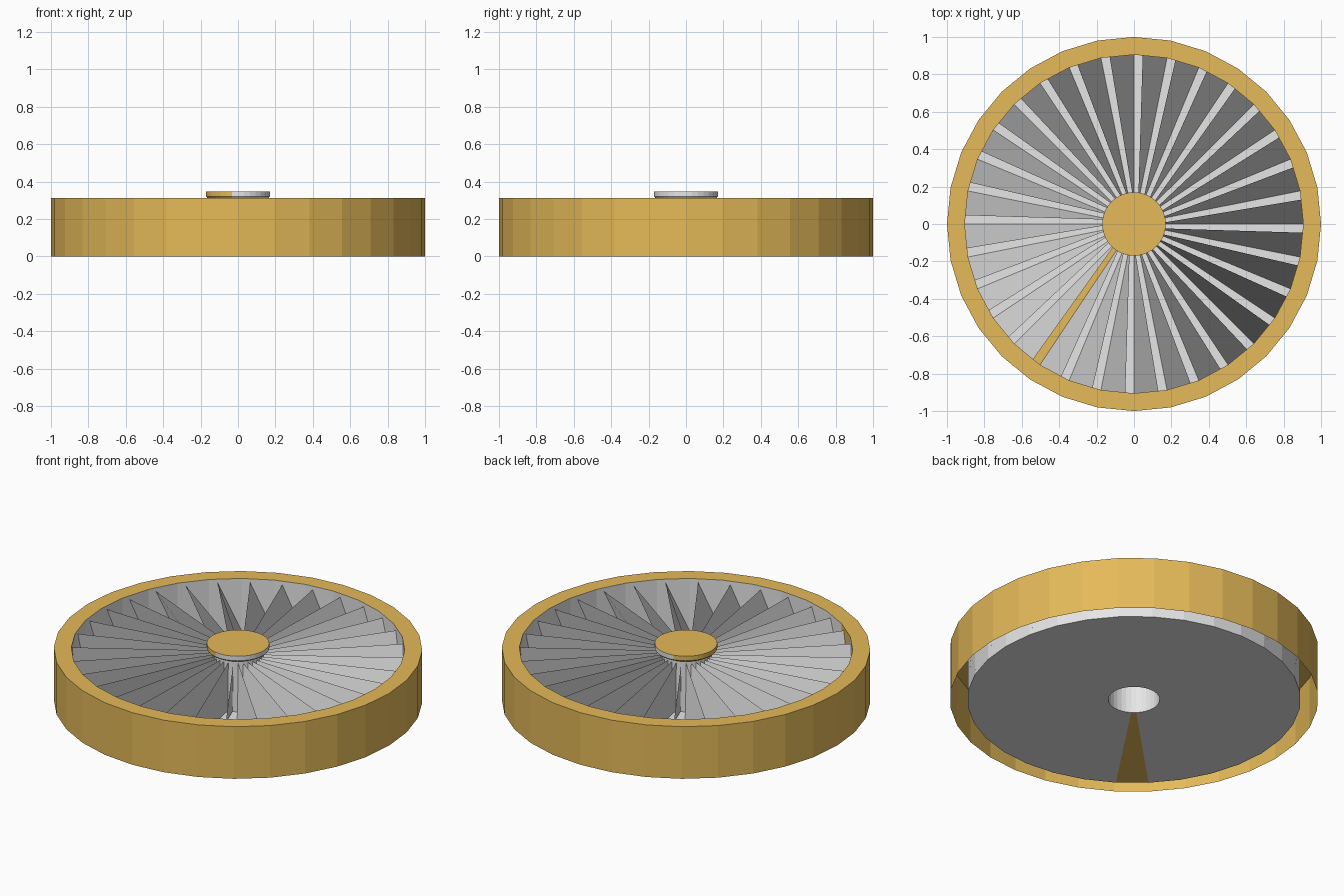
import bpy, bmesh
from math import cos, sin, radians

if "Cube" in bpy.data.objects:
    bpy.data.objects.remove(bpy.data.objects["Cube"])

N = 32
STEP = 360 / N
R_OUT, R_IN, R_TUBE, R_CAP = 1.0, 0.905, 0.14, 0.17
H, PEAK, CAP_TOP = 0.312, 0.29, 0.347
GOLD_SECTOR = 20            # the one sector with a gold floor and wall


def material(name, rgb):
    m = bpy.data.materials.new(name)
    m.diffuse_color = (*rgb, 1)
    m.use_nodes = True
    m.node_tree.nodes["Principled BSDF"].inputs["Base Color"].default_value = m.diffuse_color
    return m


grey = material("pale_grey", (0.79, 0.79, 0.79))
gold = material("gold", (0.78, 0.49, 0.10))


def pt(r, deg, z):
    return (r * cos(radians(deg)), r * sin(radians(deg)), z)


def build(name, faces, mats):
    """faces: list of (corner points, material index)"""
    bm = bmesh.new()
    for pts, mi in faces:
        bm.faces.new([bm.verts.new(p) for p in pts]).material_index = mi
    bmesh.ops.remove_doubles(bm, verts=bm.verts, dist=1e-5)
    me = bpy.data.meshes.new(name)
    bm.to_mesh(me)
    bm.free()
    for m in mats:
        me.materials.append(m)
    ob = bpy.data.objects.new(name, me)
    bpy.context.collection.objects.link(ob)
    return ob


def revolve(name, profile, mats, rule=lambda sector, seg: 0):
    """Spin an open (radius, z) profile, written so faces point outward."""
    faces = []
    for i in range(N):
        a, b = i * STEP, (i + 1) * STEP
        for s, ((r0, z0), (r1, z1)) in enumerate(zip(profile, profile[1:])):
            pts = [pt(r0, a, z0), pt(r0, b, z0), pt(r1, b, z1), pt(r1, a, z1)]
            if r1 == 0:
                pts = pts[:3]
            faces.append((pts, rule(i, s)))
    return build(name, faces, mats)


def gold_sector(i, s):
    return 1 if i == GOLD_SECTOR else 0


# Outer rim: side wall and top ring, open underneath
revolve("outer_rim", [(R_OUT, 0), (R_OUT, H), (R_IN, H)], [gold])

# Inner wall of the rim and the flat floor
revolve("inner_wall", [(R_IN, H), (R_IN, 0)], [grey, gold], gold_sector)
revolve("floor", [(R_IN, 0), (R_TUBE, 0)], [grey, gold], gold_sector)

# Hollow hub tube, open at the bottom
revolve("hub_tube", [(R_TUBE, 0), (R_TUBE, H)], [grey])

# Hub cap: gold top, grey side with a gold stretch
revolve("hub_cap",
        [(R_TUBE, H), (R_CAP - 0.007, H), (R_CAP, H + 0.008), (R_CAP, CAP_TOP), (0, CAP_TOP)],
        [grey, gold],
        lambda i, s: 1 if s == 3 or (s > 0 and 9 <= i <= 22) else 0)

# Vanes: single slanted plates rising from the floor to a sharp crest
vanes = []
for i in range(N):
    foot = i * STEP
    vanes.append(([pt(R_TUBE, foot, 0), pt(R_IN, foot, 0),
                   pt(R_IN - 0.003, foot + 8.3, PEAK), pt(R_TUBE, foot + 1.8, PEAK)], 0))
build("vanes", vanes, [grey])
